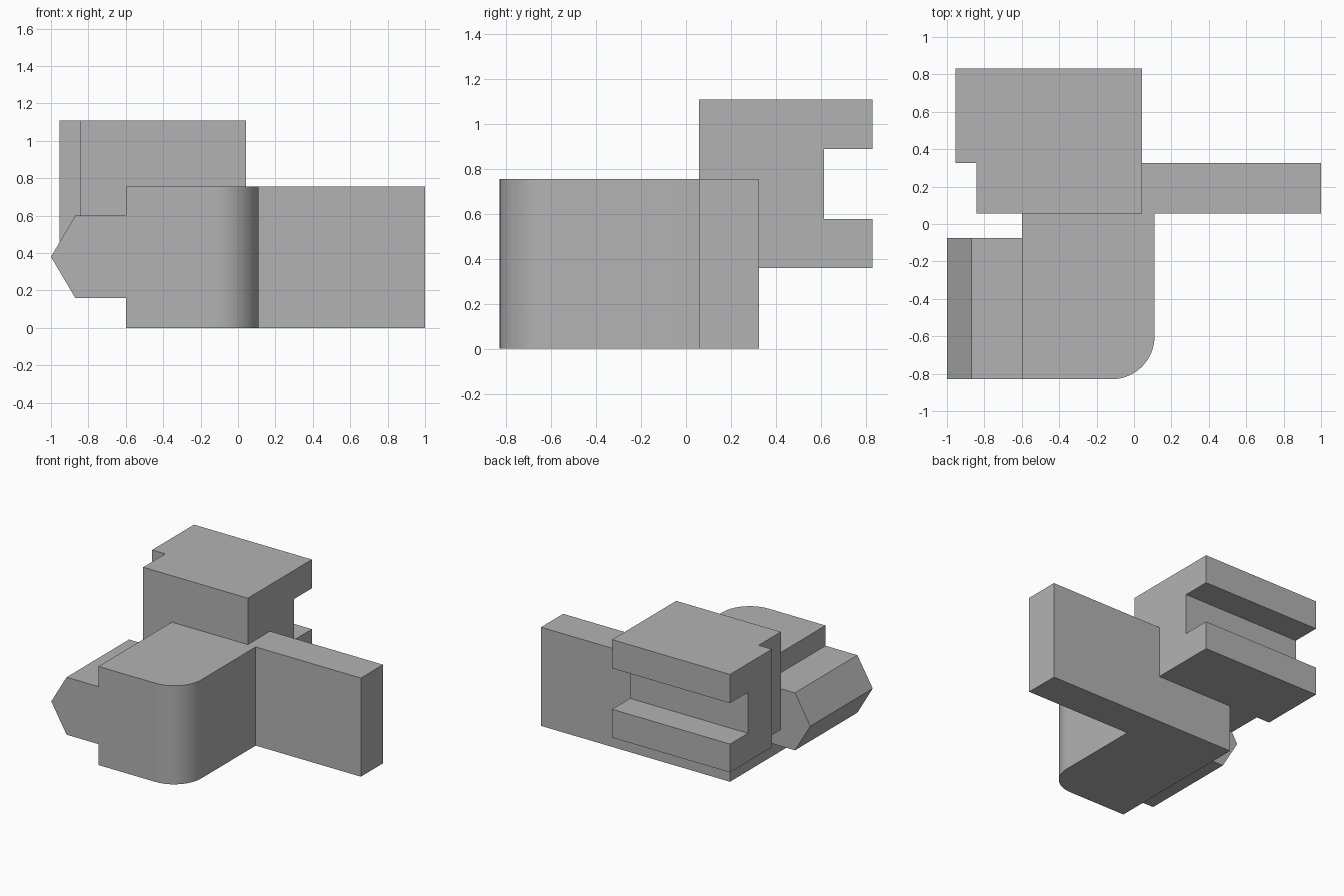
import bpy, bmesh, math
from mathutils import Vector

cube = bpy.data.objects.get("Cube")
if cube:
    bpy.data.objects.remove(cube, do_unlink=True)

grey = bpy.data.materials.new("plain grey")
grey.use_nodes = True
colour = (0.45, 0.45, 0.45, 1)
grey.diffuse_color = colour
grey.node_tree.nodes["Principled BSDF"].inputs["Base Color"].default_value = colour


def extrude(name, profile, axis, start, end):
    """Extrude a 2D profile along one axis (0 = x, 1 = y, 2 = z)."""
    bm = bmesh.new()

    def place(p):
        co = list(p)
        co.insert(axis, start)
        return bm.verts.new(co)

    face = bm.faces.new([place(p) for p in profile])
    grown = bmesh.ops.extrude_face_region(bm, geom=[face])["geom"]
    shift = Vector((0, 0, 0))
    shift[axis] = end - start
    bmesh.ops.translate(bm, vec=shift,
                        verts=[g for g in grown if isinstance(g, bmesh.types.BMVert)])
    bmesh.ops.recalc_face_normals(bm, faces=bm.faces)
    mesh = bpy.data.meshes.new(name)
    bm.to_mesh(mesh)
    bm.free()
    mesh.materials.append(grey)
    obj = bpy.data.objects.new(name, mesh)
    bpy.context.collection.objects.link(obj)
    return obj


def activate(obj):
    bpy.ops.object.select_all(action="DESELECT")
    obj.select_set(True)
    bpy.context.view_layer.objects.active = obj


# L-shaped base: front body with one rounded corner, and a long wall behind it
wall_front, wall_back, front = 0.057, 0.325, -0.83
side, radius, steps = 0.11, 0.23, 16
corner = []
for i in range(steps + 1):
    a = math.pi / 2 * (i / steps - 1)
    corner.append((side - radius + radius * math.cos(a),
                   front + radius + radius * math.sin(a)))
footprint = [(-0.6, front), *corner, (side, wall_front), (1, wall_front),
             (1, wall_back), (-0.6, wall_back)]
base = extrude("base_body", footprint, 2, 0, 0.755)
activate(base)
bpy.ops.object.shade_smooth_by_angle(angle=math.radians(30))

# Pointed bar on the side of the body
wedge = [(-0.6, 0.16), (-0.87, 0.16), (-1, 0.38), (-0.87, 0.6), (-0.6, 0.6)]
extrude("pointed_side_bar", wedge, 1, front, -0.075)

# Upper block with a channel along its back
back, low, high = 0.832, 0.36, 1.11
channel = [(wall_front, low), (back, low), (back, 0.577), (0.615, 0.577),
           (0.615, 0.89), (back, 0.89), (back, high), (wall_front, high)]
block = extrude("channelled_block", channel, 0, -0.955, 0.043)

# Notch down the front side corner of the block
notch = [(-1.1, -0.1), (-0.843, -0.1), (-0.843, wall_back), (-1.1, wall_back)]
cutter = extrude("notch_cutter", notch, 2, 0.2, 1.3)
cutter.hide_render = True
cut = block.modifiers.new("notch", "BOOLEAN")
cut.operation = "DIFFERENCE"
cut.solver = "EXACT"
cut.object = cutter
activate(block)
bpy.ops.object.modifier_apply(modifier=cut.name)
bpy.data.objects.remove(cutter, do_unlink=True)
